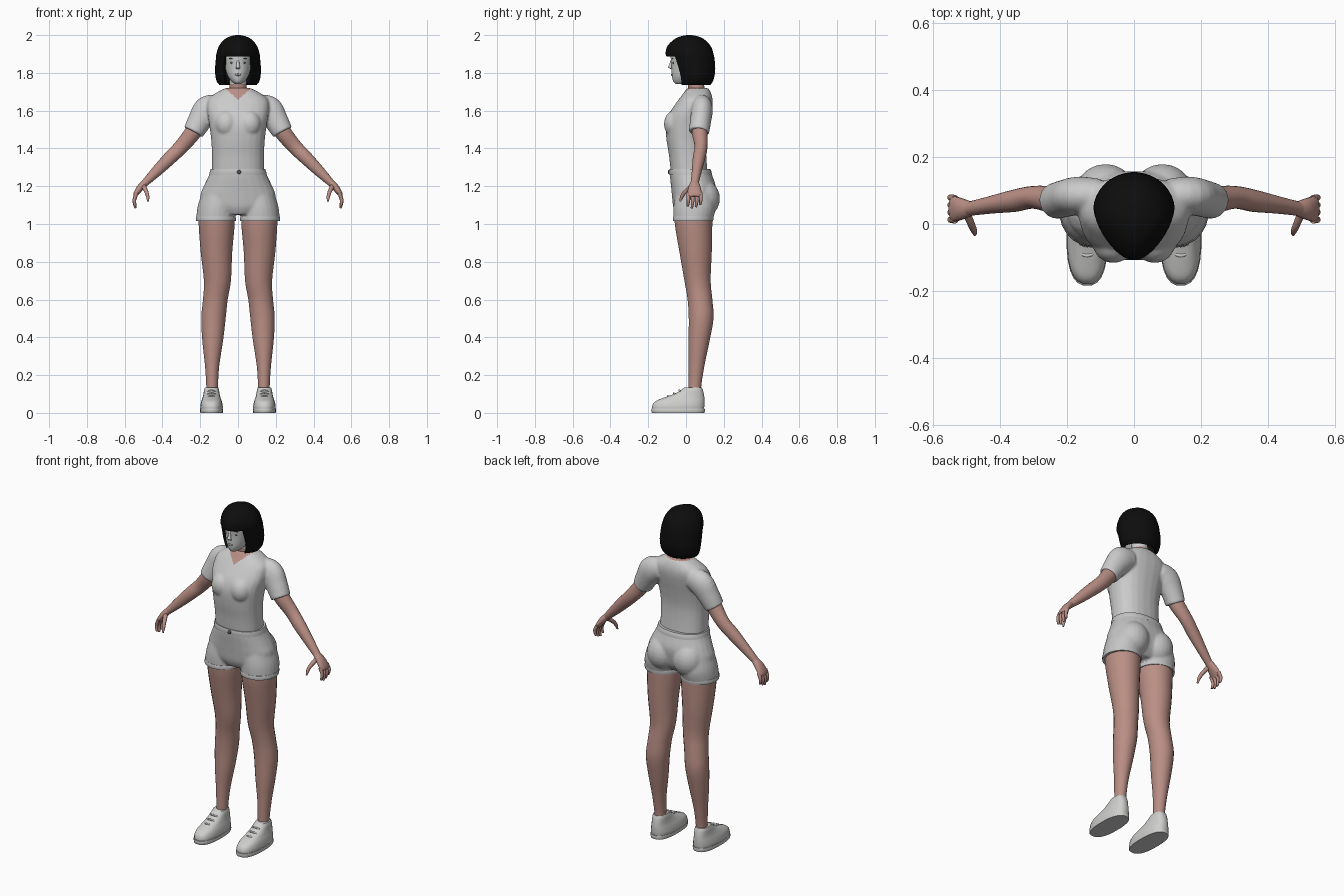
import bpy, bmesh, math
from mathutils import Vector, Matrix

cube = bpy.data.objects.get("Cube")
if cube:
    bpy.data.objects.remove(cube, do_unlink=True)


def material(name, *rgb):
    m = bpy.data.materials.new(name)
    m.use_nodes = True
    m.diffuse_color = (*rgb, 1)
    m.node_tree.nodes["Principled BSDF"].inputs["Base Color"].default_value = (*rgb, 1)
    return m


CLOTH = material("shirt_grey", .6, .6, .6)
SHORTS = material("shorts_grey", .56, .56, .56)
SHOE = material("shoe_white", .62, .62, .61)
SKIN = material("skin", .49, .275, .235)
FACE = material("pale_face", .62, .63, .63)
HAIR = material("black_hair", .004, .004, .004)
DARK = material("dark_grey", .09, .09, .09)
LIP = material("lip_grey", .38, .3, .3)


def smooth_rows(rows, steps=4):
    """Catmull-Rom interpolation between cross-sections."""
    v = [Vector(r) for r in rows]
    out = []
    for i in range(len(v) - 1):
        p0, p1, p2, p3 = v[max(i - 1, 0)], v[i], v[i + 1], v[min(i + 2, len(v) - 1)]
        for k in range(steps):
            t = k / steps
            out.append(p1 + (p2 - p0) * (t / 2) + (p0 * 2 - p1 * 5 + p2 * 4 - p3) * (t * t / 2)
                       + (p1 * 3 - p0 - p2 * 3 + p3) * (t ** 3 / 2))
    return out + [v[-1]]


def loft(bm, rows, flat=False, sides=24, power=1, taper=0, skip=None, bottom=True):
    """Skin elliptical rings; each row is x, y, z, half width, half depth."""
    rows = smooth_rows(rows)
    centres = [Vector(r[:3]) for r in rows]
    rings = []
    for i, (c, r) in enumerate(zip(centres, rows)):
        u, v = Vector((1, 0, 0)), Vector((0, 1, 0))
        if not flat:
            t = (centres[min(i + 1, len(rows) - 1)] - centres[max(i - 1, 0)]).normalized()
            v = (v - t * v.dot(t)).normalized()
            u = v.cross(t)
        ring = []
        for k in range(sides):
            a = math.tau * (k + .5) / sides
            co, si = math.cos(a), math.sin(a)
            px = math.copysign(abs(co) ** power, co) * (1 - taper * max(0, -si))
            py = math.copysign(abs(si) ** power, si)
            ring.append(bm.verts.new(c + u * (px * r[3]) + v * (py * r[4])))
        rings.append(ring)
    for lo, hi, c in zip(rings, rings[1:], centres):
        for k in range(sides):
            if skip and skip(c.z, math.sin(math.tau * (k + 1) / sides)):
                continue
            n = (k + 1) % sides
            bm.faces.new((lo[k], lo[n], hi[n], hi[k]))
    if bottom:
        bm.faces.new(rings[0])
    bm.faces.new(rings[-1])


def stack(bm, rows, x=0, **kw):
    """Level rings; each row is z, half width, front y, back y."""
    loft(bm, [(x, (f + b) / 2, z, w, (b - f) / 2) for z, w, f, b in rows], flat=True, **kw)


def ball(bm, centre, size):
    bmesh.ops.create_uvsphere(bm, u_segments=20, v_segments=12, radius=1,
                              matrix=Matrix.Translation(centre) @ Matrix.Diagonal((*size, 1)))


def finish(bm, name, *mats, mirror=False, voxel=0, solid=0, rule=None):
    bmesh.ops.recalc_face_normals(bm, faces=bm.faces)
    mesh = bpy.data.meshes.new(name)
    bm.to_mesh(mesh)
    bm.free()
    ob = bpy.data.objects.new(name, mesh)
    bpy.context.collection.objects.link(ob)
    if mirror:
        ob.modifiers.new("mirror", 'MIRROR').use_mirror_merge = False
    if solid:
        m = ob.modifiers.new("thickness", 'SOLIDIFY')
        m.thickness, m.offset = solid, -1
    if voxel:
        m = ob.modifiers.new("blend", 'REMESH')
        m.mode, m.voxel_size = 'VOXEL', voxel
        m = ob.modifiers.new("soften", 'SMOOTH')
        m.factor, m.iterations = .5, 10
    deps = bpy.context.evaluated_depsgraph_get()
    ob.data = bpy.data.meshes.new_from_object(ob.evaluated_get(deps))
    ob.modifiers.clear()
    ob.data.materials.clear()
    for m in mats:
        ob.data.materials.append(m)
    for p in ob.data.polygons:
        p.material_index = int(rule(p.center)) if rule else 0
    bpy.ops.object.select_all(action='DESELECT')
    ob.select_set(True)
    bpy.context.view_layer.objects.active = ob
    bpy.ops.object.shade_smooth_by_angle(angle=math.radians(50))
    return ob


# Shirt: torso, bust and sleeves blended, with a V neckline
bm = bmesh.new()
stack(bm, [(1.265, .138, -.08, .115), (1.36, .138, -.09, .108), (1.44, .142, -.103, .108),
           (1.52, .152, -.108, .12), (1.58, .162, -.092, .132), (1.63, .165, -.06, .14),
           (1.665, .155, -.035, .14), (1.695, .115, -.012, .132), (1.72, .065, .005, .118)], power=.85)
for s in (1, -1):
    ball(bm, (s * .062, -.062, 1.53), (.06, .055, .07))
    loft(bm, [(s * .1, .085, 1.625, .06, .05), (s * .16, .085, 1.605, .075, .057),
              (s * .2, .078, 1.55, .065, .056), (s * .237, .068, 1.485, .055, .054)])
finish(bm, "shirt", CLOTH, SKIN, voxel=.006,
       rule=lambda c: c.z > 1.716 or (c.y < .06 and c.z > 1.657 + .9 * abs(c.x)))

# Shorts: pelvis, seat and legs blended
bm = bmesh.new()
stack(bm, [(1.05, .1, -.05, .11), (1.09, .185, -.068, .14), (1.15, .2, -.075, .155),
           (1.2, .182, -.08, .158), (1.25, .158, -.085, .142), (1.285, .145, -.085, .128)], power=.9)
for s in (1, -1):
    ball(bm, (s * .085, .09, 1.135), (.092, .09, .1))
    loft(bm, [(s * .118, .037, 1.018, .104, .105), (s * .113, .045, 1.09, .102, .112),
              (s * .1, .045, 1.17, .09, .1)], flat=True)
finish(bm, "shorts", SHORTS, voxel=.006)

# Waistband, hems and button
bm = bmesh.new()
stack(bm, [(1.26, .153, -.089, .138), (1.275, .15, -.09, .136), (1.29, .146, -.088, .13)], power=.9, sides=32)
finish(bm, "waistband", SHORTS)
bm = bmesh.new()
stack(bm, [(1.016, .106, -.07, .144), (1.028, .107, -.071, .146), (1.04, .105, -.069, .146)], x=.117)
finish(bm, "shorts_hems", SHORTS, mirror=True)
bm = bmesh.new()
ball(bm, (.005, -.09, 1.275), (.011, .006, .011))
finish(bm, "waist_button", DARK)

# Legs
bm = bmesh.new()
loft(bm, [(.137, .047, .07, .031, .034), (.137, .047, .14, .031, .034), (.137, .056, .25, .038, .042),
          (.134, .069, .38, .055, .056), (.13, .08, .5, .065, .066), (.12, .074, .6, .066, .066),
          (.109, .061, .7, .072, .07), (.114, .051, .85, .084, .086), (.113, .04, 1, .096, .1),
          (.113, .04, 1.08, .094, .1)], flat=True)
finish(bm, "legs", SKIN, mirror=True)

# Arms with hands
bm = bmesh.new()
loft(bm, [(.19, .08, 1.57, .045, .045), (.235, .073, 1.49, .045, .042), (.3, .08, 1.41, .039, .034),
          (.36, .069, 1.35, .036, .033), (.43, .057, 1.28, .029, .026), (.495, .045, 1.215, .019, .021)])
loft(bm, [(.485, .046, 1.225, .018, .02), (.515, .045, 1.195, .019, .032),
          (.54, .045, 1.16, .014, .039), (.546, .045, 1.145, .008, .034)], sides=16)
for i, reach in enumerate((.058, .07, .076, .066)):
    y = .077 - .022 * i
    loft(bm, [(.535, y, 1.165, .01, .01), (.549, y + .002, 1.16 - reach / 2, .0095, .0095),
              (.543, y - .002, 1.16 - reach, .006, .006)], sides=10)
loft(bm, [(.5, .03, 1.2, .013, .013), (.485, -.005, 1.17, .011, .011),
          (.478, -.022, 1.145, .009, .009), (.476, -.031, 1.12, .005, .005)], sides=10)
finish(bm, "arms_and_hands", SKIN, mirror=True)

# Shoes with soles and laces
bm = bmesh.new()
stack(bm, [(.012, .058, -.178, .095), (.035, .06, -.18, .098), (.06, .055, -.165, .099),
           (.08, .048, -.12, .098), (.1, .043, -.065, .095), (.12, .04, -.028, .09),
           (.135, .035, -.01, .084)], x=.14, power=.8)
finish(bm, "shoes", SHOE, mirror=True)
bm = bmesh.new()
stack(bm, [(0, .06, -.182, .099), (.012, .062, -.185, .101), (.022, .061, -.184, .1)], x=.14, power=.8)
finish(bm, "shoe_soles", SHOE, mirror=True)
bm = bmesh.new()
for i in range(3):
    y, z = -.095 + .03 * i, .087 + .015 * i
    loft(bm, [(.118, y + .008, z - .004, .005, .005), (.14, y, z + .003, .005, .005),
              (.162, y + .008, z - .004, .005, .005)], sides=8)
finish(bm, "shoe_laces", SHOE, mirror=True)

# Neck, pale towards the jaw
bm = bmesh.new()
loft(bm, [(0, .062, 1.66, .055, .045), (0, .058, 1.7, .05, .045), (0, .052, 1.74, .045, .043),
          (0, .04, 1.8, .046, .045)], flat=True)
finish(bm, "neck", SKIN, FACE, rule=lambda c: c.z > 1.735)

# Head with nose and ears hidden under the hair
bm = bmesh.new()
stack(bm, [(1.742, .018, -.055, .01), (1.755, .034, -.068, .045), (1.785, .056, -.075, .085),
           (1.84, .071, -.077, .11), (1.9, .076, -.082, .12), (1.95, .062, -.065, .1),
           (1.975, .03, -.03, .06)], sides=32)
loft(bm, [(0, -.072, 1.872, .006, .008), (0, -.08, 1.845, .008, .009),
          (0, -.084, 1.83, .012, .011), (0, -.074, 1.82, .009, .006)], flat=True, sides=12)
finish(bm, "head", FACE)

# Eyes, brows and lips
bm = bmesh.new()
ball(bm, (.031, -.0675, 1.853), (.012, .003, .005))
ball(bm, (.033, -.0705, 1.877), (.016, .003, .003))
finish(bm, "eyes_and_brows", DARK, mirror=True)
bm = bmesh.new()
ball(bm, (0, -.0745, 1.79), (.017, .005, .006))
finish(bm, "lips", LIP)

# Bobbed hair with a straight fringe, open around the face
bm = bmesh.new()
stack(bm, [(1.735, .098, -.055, .128), (1.76, .115, -.06, .145), (1.81, .122, -.075, .155),
           (1.87, .118, -.096, .152), (1.9, .115, -.108, .146), (1.94, .102, -.1, .132),
           (1.975, .075, -.066, .1), (1.993, .042, -.03, .065), (2, .012, .005, .03)],
      sides=40, taper=.3, bottom=False, skip=lambda z, s: z < 1.88 and s < -.65)
finish(bm, "hair", HAIR, solid=.012)
